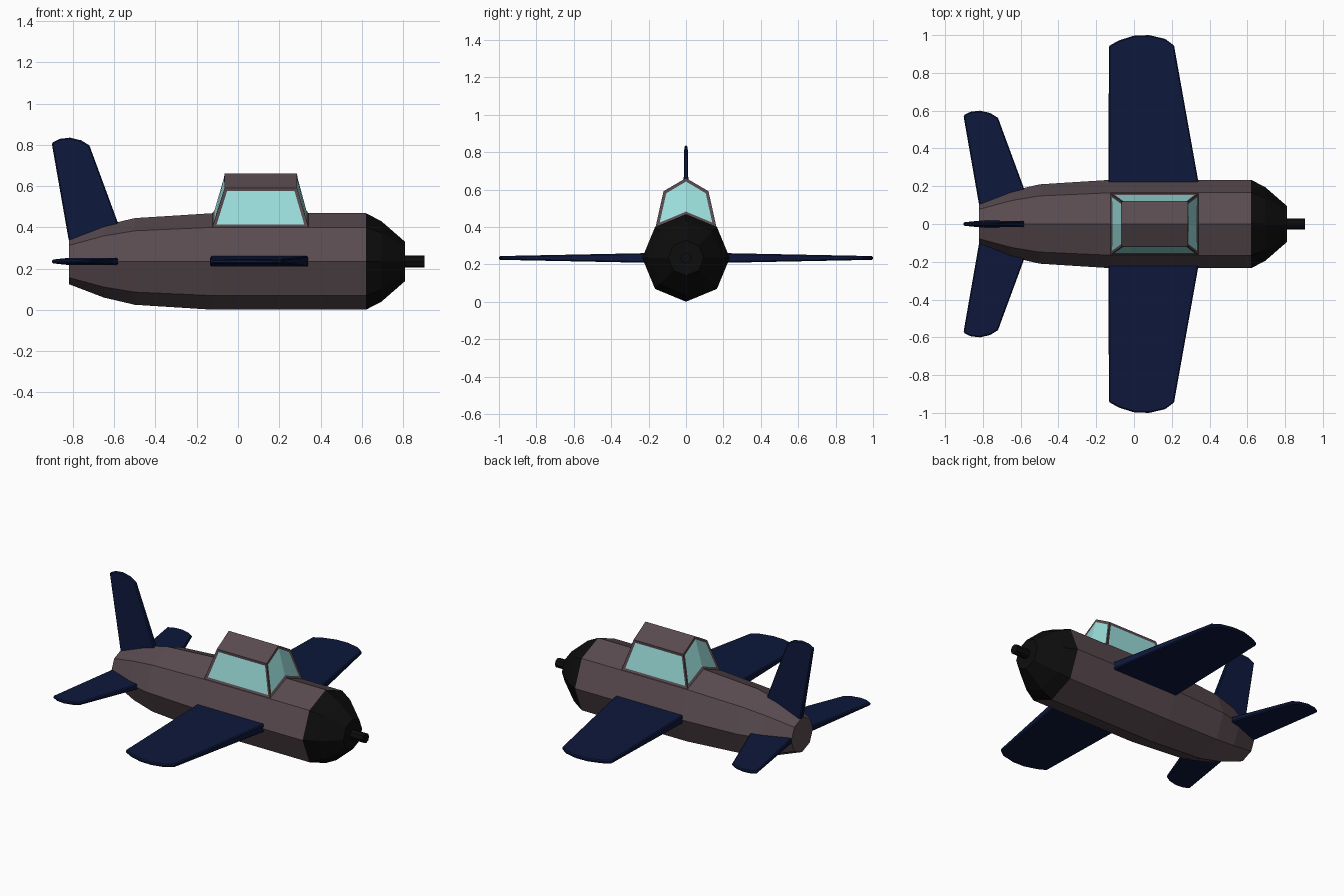
import bpy, bmesh
from math import sin, cos, pi, radians

if "Cube" in bpy.data.objects:
    bpy.data.objects.remove(bpy.data.objects["Cube"])

AXIS_Z = 0.235


def material(name, rgb):
    m = bpy.data.materials.new(name)
    m.diffuse_color = (*rgb, 1)
    m.use_nodes = True
    m.node_tree.nodes["Principled BSDF"].inputs["Base Color"].default_value = m.diffuse_color
    return m


BODY = material("body_mauve", (0.10, 0.070, 0.080))
NAVY = material("wing_navy", (0.004, 0.009, 0.045))
BLACK = material("nose_black", (0.004, 0.004, 0.004))
GLASS = material("glass", (0.33, 0.74, 0.72))


def finish(name, bm, *mats):
    bmesh.ops.recalc_face_normals(bm, faces=bm.faces[:])
    me = bpy.data.meshes.new(name)
    bm.to_mesh(me)
    bm.free()
    for m in mats:
        me.materials.append(m)
    ob = bpy.data.objects.new(name, me)
    bpy.context.collection.objects.link(ob)
    return ob


def lathe(name, profile, mat, sides=8):
    """Loft polygon rings along x from (x, radius) pairs, capped at both ends."""
    bm = bmesh.new()
    rings = [[bm.verts.new((x, r * cos(2 * pi * i / sides),
                            AXIS_Z + r * sin(2 * pi * i / sides)))
              for i in range(sides)] for x, r in profile]
    for a, b in zip(rings, rings[1:]):
        for i in range(sides):
            j = (i + 1) % sides
            bm.faces.new((a[i], a[j], b[j], b[i]))
    bm.faces.new(rings[0])
    bm.faces.new(rings[-1])
    return finish(name, bm, mat)


def blade(name, outline, t_root, t_tip, angle):
    """Tapered slab from an (x, span) outline, turned about the body axis."""
    bm = bmesh.new()
    s0, s1 = outline[0][1], max(s for _, s in outline)
    layers = []
    for side in (1, -1):
        layers.append([bm.verts.new(
            (x, s, side * 0.5 * (t_root + (t_tip - t_root) * (s - s0) / (s1 - s0))))
            for x, s in outline])
    top, bottom = layers
    bm.faces.new(top)
    bm.faces.new(bottom[::-1])
    for i in range(len(outline)):
        j = (i + 1) % len(outline)
        bm.faces.new((top[i], bottom[i], bottom[j], top[j]))
    ob = finish(name, bm, NAVY)
    ob.location.z = AXIS_Z
    ob.rotation_euler.x = radians(angle)
    bev = ob.modifiers.new("edge_chamfer", 'BEVEL')
    bev.width, bev.segments = 0.006, 1
    bev.limit_method, bev.angle_limit = 'ANGLE', radians(60)
    return ob


# Fuselage, nose cowl and propeller shaft
lathe("fuselage", [(-0.82, 0.11), (-0.65, 0.175), (-0.50, 0.21),
                   (-0.12, 0.234), (0.62, 0.234)], BODY)
lathe("nose_cowl", [(0.62, 0.234), (0.695, 0.195), (0.81, 0.095)], BLACK)
lathe("propeller_shaft", [(0.80, 0.03), (0.905, 0.03)], BLACK)

# Wings
wing = [(-0.135, 0.20), (-0.133, 0.942), (-0.08, 0.972), (0.0, 0.997),
        (0.08, 1.0), (0.165, 0.98), (0.212, 0.945), (0.345, 0.20)]
blade("left_wing", wing, 0.052, 0.02, 0)
blade("right_wing", wing, 0.052, 0.02, 180)

# Tailplanes and fin share one outline
tail = [(-0.82, 0.10), (-0.903, 0.575), (-0.865, 0.594), (-0.815, 0.60),
        (-0.76, 0.587), (-0.72, 0.562), (-0.55, 0.10)]
for name, angle in (("left_tailplane", 0), ("right_tailplane", 180), ("tail_fin", 90)):
    blade(name, tail, 0.036, 0.018, angle)

# Cockpit: ridged roof over sloping sides, with inset glass panes
bm = bmesh.new()


def arch(x, half, z_side, z_mid):
    return [bm.verts.new((x, y, z)) for y, z in
            ((-half, z_side), (0, z_mid), (half, z_side))]


base_b, base_f = arch(-0.125, 0.163, 0.40, 0.468), arch(0.342, 0.163, 0.40, 0.468)
roof_b, roof_f = arch(-0.065, 0.12, 0.592, 0.662), arch(0.286, 0.12, 0.592, 0.662)
panes = []
for lo, hi in ((base_b, roof_b), (base_f, roof_f)):
    panes.append([bm.faces.new((lo[i], lo[i + 1], hi[i + 1], hi[i])) for i in (0, 1)])
for i in (0, 2):
    panes.append([bm.faces.new((base_b[i], base_f[i], roof_f[i], roof_b[i]))])
for i in (0, 1):
    bm.faces.new((roof_b[i], roof_f[i], roof_f[i + 1], roof_b[i + 1]))
bmesh.ops.recalc_face_normals(bm, faces=bm.faces[:])
for pane in panes:
    bmesh.ops.inset_region(bm, faces=pane, thickness=0.016, depth=-0.005,
                           use_boundary=True, use_even_offset=True)
    for f in pane:
        f.material_index = 1
finish("cockpit", bm, BODY, GLASS)
